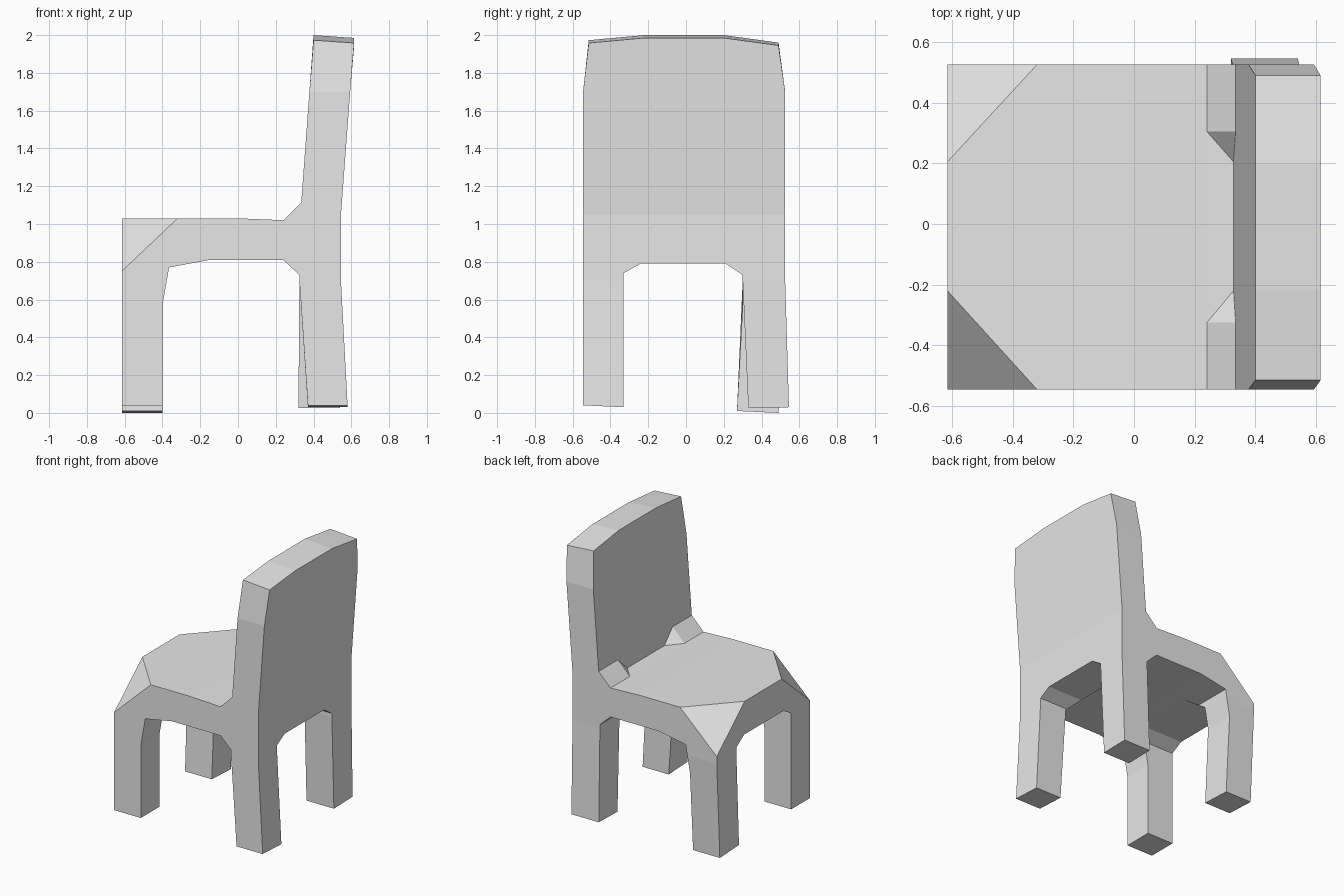
import bpy
import bmesh
from mathutils import Vector

old = bpy.data.objects.get("Cube")
if old:
    bpy.data.objects.remove(old, do_unlink=True)

paint = bpy.data.materials.new("light grey")
paint.use_nodes = True
grey = (0.8, 0.8, 0.8, 1)
paint.diffuse_color = grey
paint.node_tree.nodes["Principled BSDF"].inputs["Base Color"].default_value = grey


def add_object(name, bm):
    bmesh.ops.recalc_face_normals(bm, faces=bm.faces)
    mesh = bpy.data.meshes.new(name)
    bm.to_mesh(mesh)
    bm.free()
    obj = bpy.data.objects.new(name, mesh)
    bpy.context.collection.objects.link(obj)
    return obj


def prism(name, profile, start, end, axis):
    """Extrude a profile of (side, z) points along x or y."""
    bm = bmesh.new()
    place = (lambda s, z: (start, s, z)) if axis == "x" else (lambda s, z: (s, start, z))
    face = bm.faces.new([bm.verts.new(place(s, z)) for s, z in profile])
    grown = bmesh.ops.extrude_face_region(bm, geom=[face])["geom"]
    shift = Vector((end - start, 0, 0) if axis == "x" else (0, end - start, 0))
    moved = [v for v in grown if isinstance(v, bmesh.types.BMVert)]
    bmesh.ops.translate(bm, verts=moved, vec=shift)
    return add_object(name, bm)


def hull(name, points):
    bm = bmesh.new()
    for p in points:
        bm.verts.new(p)
    bmesh.ops.convex_hull(bm, input=bm.verts)
    return add_object(name, bm)


RIGHT, LEFT = -0.545, 0.525

# Side outline of seat, backrest and legs
chair = prism("chair", [
    (-0.615, 0), (-0.615, 1.03), (0, 1.03), (0.24, 1.02), (0.335, 1.115),
    (0.4, 2.0), (0.615, 1.985), (0.545, 1.05), (0.545, 0)], RIGHT, LEFT, "y")

# Arched openings between the legs
cutters = [
    prism("side_arch", [
        (-0.4, -0.1), (-0.4, 0.57), (-0.365, 0.77), (-0.15, 0.81),
        (0.24, 0.81), (0.325, 0.73), (0.325, -0.1)], -1, 1, "y"),
    prism("end_arch", [
        (-0.33, -0.1), (-0.33, 0.74), (-0.24, 0.79),
        (0.21, 0.79), (0.3, 0.73), (0.3, -0.1)], -1, 1, "x"),
]

# Recess that leaves a small wedge at each end of the backrest
recess = []
for outer, inner in ((-0.325, -0.22), (0.305, 0.205)):
    recess += [(0.24, outer, 1.02), (0.335, outer, 1.115), (0.328, inner, 1.02),
               (0.14, outer, 1.12), (0.235, outer, 1.215)]
cutters.append(hull("backrest_recess", recess))

# Bevelled seat corners
for name, edge, inner in (("right_corner", RIGHT, -0.22), ("left_corner", LEFT, 0.205)):
    tri = [Vector((-0.615, inner, 1.03)), Vector((-0.32, edge, 1.03)),
           Vector((-0.615, edge, 0.75))]
    mid = sum(tri, Vector()) / 3
    side = -0.3 if edge < 0 else 0.3
    tip = Vector((-0.915, edge + side, 1.33))
    cutters.append(hull(name, [p + (p - mid) * 0.4 for p in tri] + [tip]))

for cutter in cutters:
    cutter.hide_render = True
    mod = chair.modifiers.new(cutter.name, "BOOLEAN")
    mod.operation = "DIFFERENCE"
    mod.solver = "EXACT"
    mod.object = cutter

bpy.context.view_layer.update()
graph = bpy.context.evaluated_depsgraph_get()
result = bpy.data.meshes.new_from_object(chair.evaluated_get(graph))
chair.modifiers.clear()
chair.data = result
for cutter in cutters:
    bpy.data.objects.remove(cutter, do_unlink=True)

bm = bmesh.new()
bm.from_mesh(result)


def slice_above(low, point, normal):
    faces = [f for f in bm.faces if all(v.co.z > low for v in f.verts)]
    edges = {e for f in faces for e in f.edges}
    verts = {v for f in faces for v in f.verts}
    bmesh.ops.bisect_plane(bm, geom=list(verts) + list(edges) + faces,
                           dist=0.0005, plane_co=point, plane_no=normal)


# Bend lines for the legs and the rounded backrest
for height in (0.7, 1.05, 1.7):
    slice_above(-1, (0, 0, height), (0, 0, 1))
for y in (-0.22, 0.2):
    slice_above(1.69, (0, y, 0), (0, 1, 0))

# Rounded top of the backrest
for v in bm.verts:
    if v.co.z > 1.9:
        if v.co.y < -0.4:
            v.co.y = -0.515
            v.co.z -= 0.027
        elif v.co.y > 0.4:
            v.co.y = 0.49
            v.co.z -= 0.04

# Feet: x inner, x outer, y inner, y outer, z inner, z outer
feet = {
    (False, False): (-0.4, -0.615, -0.33, -0.545, 0.04, 0.04),
    (True, False): (0.37, 0.58, -0.33, -0.545, 0.03, 0.04),
    (False, True): (-0.4, -0.615, 0.27, 0.49, 0.01, 0.0),
    (True, True): (0.32, 0.54, 0.33, 0.545, 0.025, 0.03),
}
for v in bm.verts:
    if v.co.z < 0.01:
        foot = feet[(v.co.x > 0, v.co.y > 0)]
        x_out, y_out = abs(v.co.x) > 0.45, abs(v.co.y) > 0.4
        v.co = (foot[x_out], foot[2 + y_out], foot[4 + y_out])

bmesh.ops.recalc_face_normals(bm, faces=bm.faces)
for f in bm.faces:
    f.smooth = False
    f.material_index = 0
bm.to_mesh(result)
bm.free()
result.materials.clear()
result.materials.append(paint)
